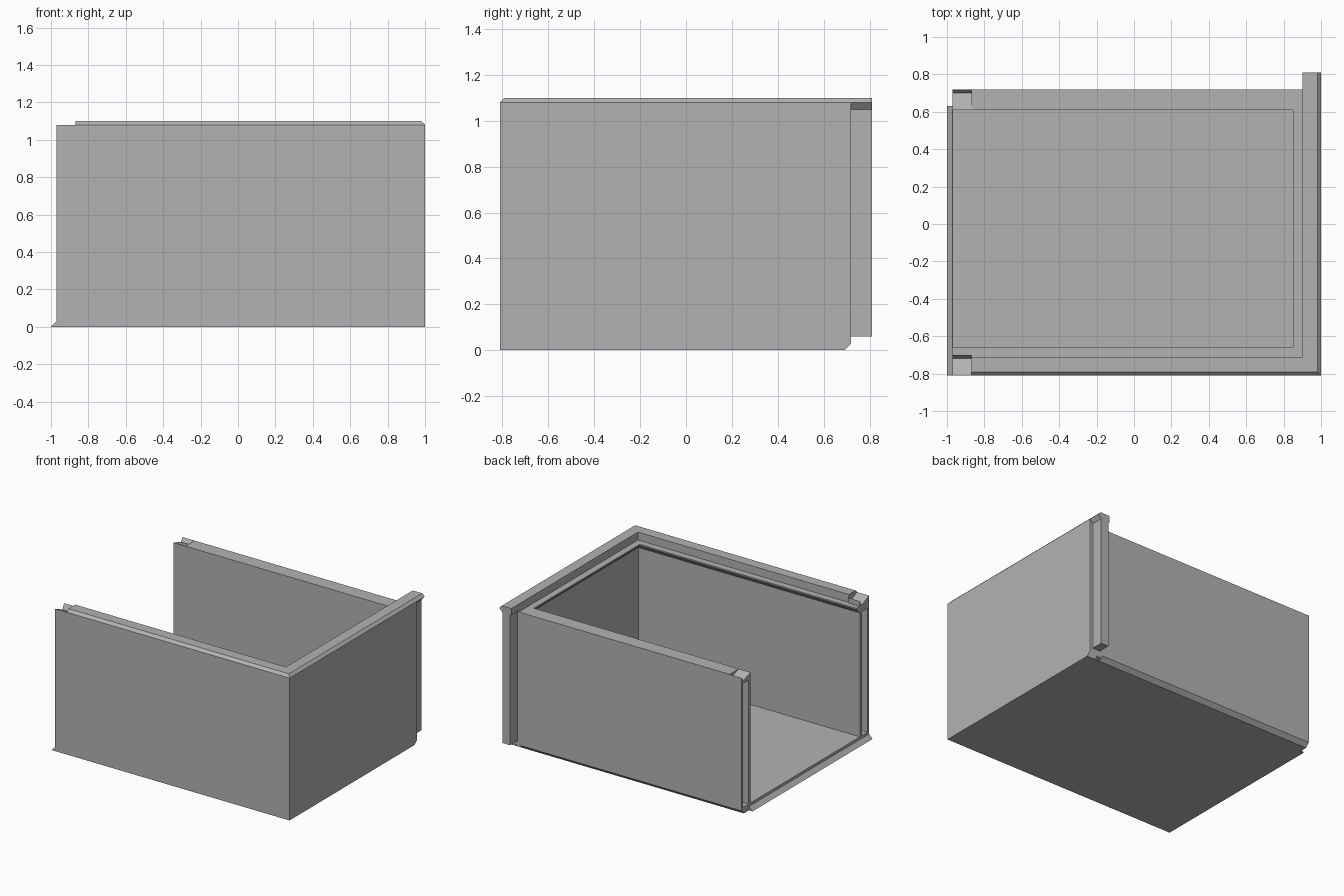
import bpy, bmesh

cube = bpy.data.objects.get("Cube")
if cube:
    bpy.data.objects.remove(cube, do_unlink=True)

GREY = (0.45, 0.45, 0.45, 1)
grey = bpy.data.materials.new("plain grey")
grey.use_nodes = True
grey.diffuse_color = GREY
grey.node_tree.nodes["Principled BSDF"].inputs["Base Color"].default_value = GREY


def prism(name, axis, profile, start, end):
    """Extrude an (across, z) profile along x or y; ends may be functions."""
    bm = bmesh.new()
    rings = []
    for limit in (start, end):
        ring = []
        for a, z in profile:
            t = limit(a, z) if callable(limit) else limit
            ring.append(bm.verts.new((t, a, z) if axis == "x" else (a, t, z)))
        rings.append(ring)
    n = len(profile)
    for i in range(n):
        j = (i + 1) % n
        bm.faces.new((rings[0][i], rings[0][j], rings[1][j], rings[1][i]))
    for ring in rings:
        bm.faces.new(ring)
    bmesh.ops.recalc_face_normals(bm, faces=bm.faces)
    mesh = bpy.data.meshes.new(name)
    bm.to_mesh(mesh)
    bm.free()
    mesh.materials.append(grey)
    obj = bpy.data.objects.new(name, mesh)
    bpy.context.collection.objects.link(obj)
    return obj


def box_profile(a0, a1, z0, z1):
    return [(a0, z0), (a0, z1), (a1, z1), (a1, z0)]


END, POST, TOP, LIP = -0.97, -0.87, 1.04, 1.10

# Floor with a wedge along the open end
prism("floor", "y", [(-1, 0), (END, 0.03), (END, 0.05), (0.95, 0.05), (0.95, 0)],
      -0.81, 0.63)

# Wall section, measured inward from the outer face: bevelled lip and inner ledge
section = [(0, 0), (0, 0.03), (0, 1.08), (0.02, LIP), (0.10, LIP), (0.10, TOP),
           (0.15, TOP), (0.15, 1.03), (0.11, 0.99), (0.11, 0.03), (0.11, 0)]


def side_end(x, z):
    if x < 0.88:
        return 0.65
    return 0.69 if z < 0.02 else 0.72


# Front and side walls meet in a mitre
prism("front_wall", "x", [(-0.81 + d, z) for d, z in section],
      POST, lambda y, z: 1 - (y + 0.81))
prism("side_wall", "y", [(1 - d, z) for d, z in section],
      lambda x, z: -0.81 + (1 - x), side_end)

# Back wall with chamfered bottom edge
prism("back_wall", "x", [(0.61, 0), (0.61, TOP), (0.72, TOP), (0.72, 0.03), (0.69, 0)],
      POST, 0.93)

# Overhanging lip and locking tongue at the back of the side wall
prism("lip_end", "y", [(0.90, 1.05), (0.975, 1.05), (1, 1.08), (0.98, LIP), (0.90, LIP)],
      0.72, 0.81)
prism("locking_tongue", "y", box_profile(0.91, 0.975, 0.06, 1.06), 0.71, 0.81)

# Notched end posts with a channel for the tongue
front_post = prism("front_post", "x",
                   [(-0.81, 0), (-0.81, 1.08), (-0.72, TOP), (-0.70, 1.08),
                    (-0.70, TOP), (-0.66, TOP), (-0.66, 1.03), (-0.70, 0.99), (-0.70, 0)],
                   END, POST)
back_post = prism("back_post", "x",
                  [(0.61, 0), (0.61, TOP), (0.70, 1.01), (0.72, TOP), (0.72, 0.03), (0.69, 0)],
                  END, POST)

for post, y in ((front_post, -0.79), (back_post, 0.635)):
    cutter = prism(post.name + "_channel_cutter", "x",
                   box_profile(y, y + 0.065, 0.05, 0.99), -1.1, POST - 0.005)
    cutter.hide_render = True
    cutter.hide_viewport = True
    cut = post.modifiers.new("channel", "BOOLEAN")
    cut.operation = "DIFFERENCE"
    cut.solver = "EXACT"
    cut.object = cutter
